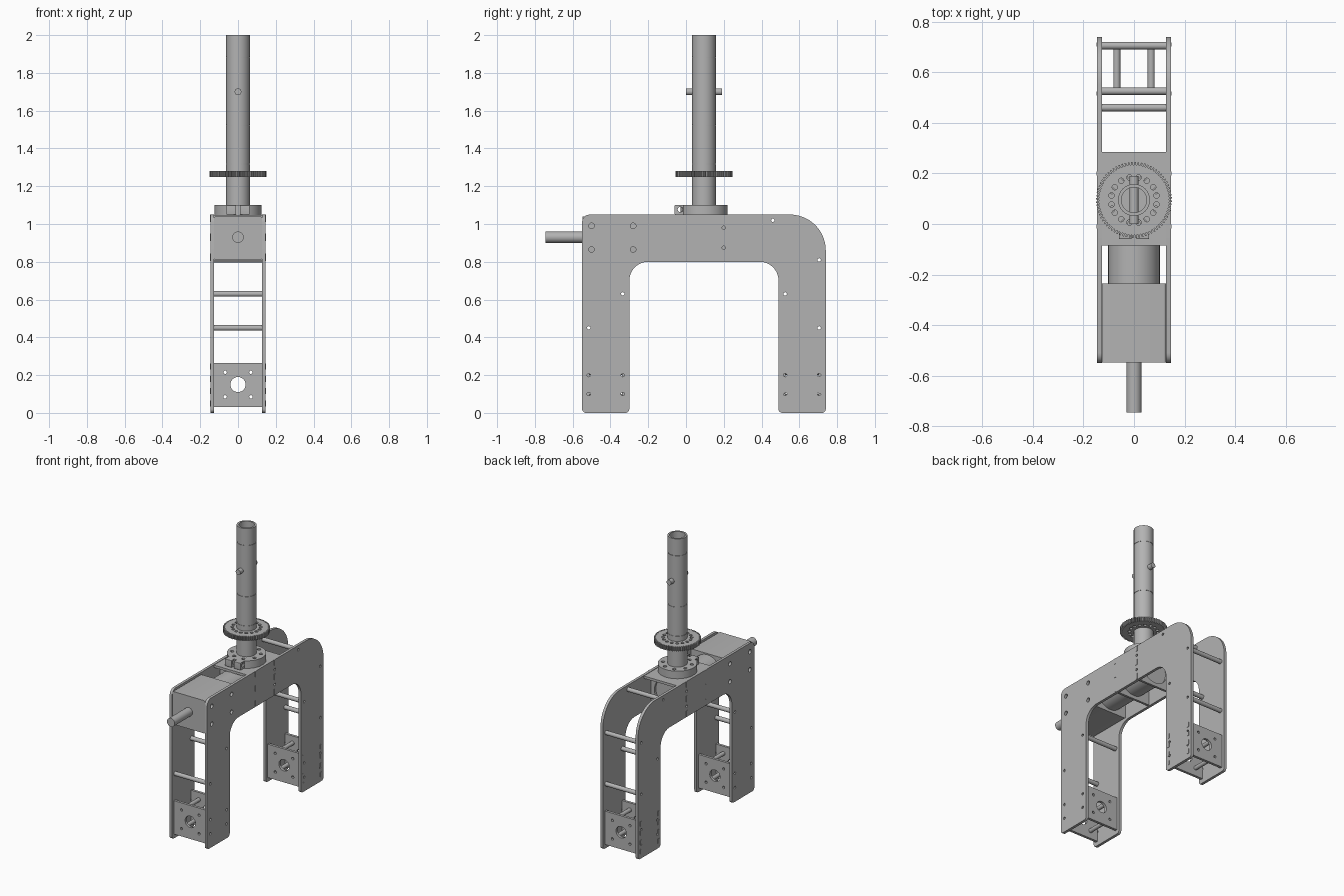
import bpy, bmesh, math
from mathutils import Matrix, Vector

cube = bpy.data.objects.get("Cube")
if cube:
    bpy.data.objects.remove(cube)

steel = bpy.data.materials.new("machined_grey")
steel.use_nodes = True
GREY = (0.45, 0.45, 0.45, 1)
steel.diffuse_color = GREY
steel.node_tree.nodes["Principled BSDF"].inputs["Base Color"].default_value = GREY

# Local profile axes (u, v, depth) for each extrusion direction
AXES = {"X": ((0, 1, 0), (0, 0, 1), (1, 0, 0)),
        "Y": ((1, 0, 0), (0, 0, 1), (0, -1, 0)),
        "Z": ((1, 0, 0), (0, 1, 0), (0, 0, 1))}


def circle(u, v, r, n=32):
    return [(u + r * math.cos(math.tau * i / n), v + r * math.sin(math.tau * i / n))
            for i in range(n)]


def rect(u0, u1, v0, v1):
    return [(u0, v0), (u1, v0), (u1, v1), (u0, v1)]


def rounded(corners):
    """Polygon from (u, v, radius) corners, each right angle rounded off."""
    pts = []
    for i, (u, v, r) in enumerate(corners):
        c = Vector((u, v))
        a = (Vector(corners[i - 1][:2]) - c).normalized() * r
        b = (Vector(corners[(i + 1) % len(corners)][:2]) - c).normalized() * r
        steps = 14 if r > 0.05 else 5
        for s in range(steps + 1):
            t = math.pi / 2 * s / steps
            pts.append(tuple(c + a * (1 - math.sin(t)) + b * (1 - math.cos(t))))
    return pts


def extrude(name, loops, axis, start, end):
    """Extrude an outline with holes along an axis between two positions."""
    curve = bpy.data.curves.new(name, "CURVE")
    curve.dimensions = "2D"
    curve.fill_mode = "BOTH"
    curve.extrude = abs(end - start) / 2
    for loop in loops:
        spline = curve.splines.new("POLY")
        spline.points.add(len(loop) - 1)
        for p, (u, v) in zip(spline.points, loop):
            p.co = (u, v, 0, 1)
        spline.use_cyclic_u = True
    temp = bpy.data.objects.new(name + "_profile", curve)
    bpy.context.collection.objects.link(temp)
    graph = bpy.context.evaluated_depsgraph_get()
    mesh = bpy.data.meshes.new_from_object(temp.evaluated_get(graph))
    bpy.data.objects.remove(temp)
    bpy.data.curves.remove(curve)

    u, v, w = (Vector(a) for a in AXES[axis])
    centre = (start + end) / 2 * Vector([abs(c) for c in w])
    frame = Matrix((u, v, w)).transposed().to_4x4()
    mesh.transform(Matrix.Translation(centre) @ frame)
    bm = bmesh.new()
    bm.from_mesh(mesh)
    bmesh.ops.remove_doubles(bm, verts=bm.verts, dist=0.00005)
    bmesh.ops.recalc_face_normals(bm, faces=bm.faces)
    for f in bm.faces:
        f.smooth = True
    bm.to_mesh(mesh)
    bm.free()
    mesh.set_sharp_from_angle(angle=math.radians(30))
    mesh.name = name
    mesh.materials.clear()
    mesh.materials.append(steel)
    obj = bpy.data.objects.new(name, mesh)
    bpy.context.collection.objects.link(obj)
    return obj


def tube(name, u, v, r, bore, axis, start, end):
    loops = [circle(u, v, r)] + ([circle(u, v, bore)] if bore else [])
    return extrude(name, loops, axis, start, end)


IN, OUT = 0.127, 0.146      # inner and outer faces of the side plates
AXLE = 0.095                # y of the upright column
SHAFT_Z = 0.93

# Arch-shaped side plates with holes
arch = rounded([(-0.55, 0, 0.02), (-0.30, 0, 0.02), (-0.30, 0.80, 0.10),
                (0.49, 0.80, 0.10), (0.49, 0, 0.02), (0.74, 0, 0.02),
                (0.74, 1.05, 0.19), (-0.55, 1.05, 0.04)])
rods = [(0.46, 1.02), (0.705, 0.81), (0.705, 0.45), (0.525, 0.63),
        (-0.335, 0.63), (-0.515, 0.45)]
holes = [circle(y, z, 0.009, 12) for y, z in rods]
holes += [circle(y, z, 0.009, 12) for y in (-0.515, -0.335, 0.525, 0.705) for z in (0.1, 0.2)]
holes += [circle(y, z, 0.015, 16) for y in (-0.5, -0.28) for z in (0.865, 0.99)]
holes += [circle(0.2, z, 0.009, 12) for z in (0.875, 0.98)]
for side, s in (("left", 1), ("right", -1)):
    extrude(side + "_side_plate", [arch] + holes, "X", s * IN, s * OUT)

# Hollow spacer rods joining the side plates
for i, (y, z) in enumerate(rods):
    tube(f"spacer_rod_{i + 1}", y, z, 0.015, 0.009, "X", -IN, IN)

# Bearing plates and standoffs at the foot of each leg
bolts = [(x, z) for x in (-0.068, 0.068) for z in (0.085, 0.215)]
bearing = [rect(-IN, IN, 0.03, 0.265), circle(0, 0.15, 0.04)]
bearing += [circle(x, z, 0.009, 12) for x, z in bolts]
for leg, front, back in (("front", -0.53, -0.32), ("rear", 0.51, 0.72)):
    extrude(leg + "_leg_outer_bearing_plate", bearing, "Y", front, front + 0.018)
    extrude(leg + "_leg_inner_bearing_plate", bearing, "Y", back - 0.018, back)
    for i, (x, z) in enumerate(bolts):
        tube(f"{leg}_leg_standoff_{i + 1}", x, z, 0.014, 0.009, "Y", front + 0.018, back - 0.018)

# Small tabs locking the cross plates into the side plates
tabs = [(y, z, 0.02) for y in (-0.01, 0.2) for z in (0.825, 0.93, 1.03)]
tabs += [(y, z, 0.016) for y in (0.515, 0.71) for z in (0.05, 0.115, 0.18, 0.245)]
for i, (y, z, h) in enumerate(tabs):
    for side, s in (("left", 1), ("right", -1)):
        extrude(f"{side}_tab_{i + 1}", [rect(y - 0.008, y + 0.008, z - h, z + h)],
                "X", s * IN, s * (OUT + 0.002))

# Gearbox, motor and output shaft
extrude("gearbox", [rounded([(-IN, 0.81, 0.01), (IN, 0.81, 0.01),
                             (IN, 1.04, 0.01), (-IN, 1.04, 0.01)])], "Y", -0.547, -0.235)
tube("motor", 0, SHAFT_Z, 0.102, 0, "Y", -0.235, 0.19)
tube("output_shaft", 0, SHAFT_Z, 0.03, 0, "Y", -0.745, -0.547)

# Cross plates and top plate of the beam
for i, y in enumerate((-0.01, 0.2)):
    extrude(f"cross_plate_{i + 1}", [rect(-IN, IN, 0.805, 1.03), circle(0, SHAFT_Z, 0.1)],
            "Y", y - 0.008, y + 0.008)
extrude("beam_top_plate", [rect(-IN, IN, -0.085, 0.285)], "Z", 1.03, 1.047)


def ring_holes(count, radius, r):
    return [circle(radius * math.cos(math.tau * (i + 0.5) / count),
                   AXLE + radius * math.sin(math.tau * (i + 0.5) / count), r, 12)
            for i in range(count)]


# Round flange with a split clamp
extrude("column_flange", [circle(0, AXLE, 0.125, 48), circle(0, AXLE, 0.06)]
        + ring_holes(8, 0.094, 0.012), "Z", 1.047, 1.10)
for side, s in (("left", 1), ("right", -1)):
    extrude(side + "_clamp_ear", [rounded([(-0.06, 1.05, 0.004), (0.0, 1.05, 0.004),
                                           (0.0, 1.10, 0.004), (-0.06, 1.10, 0.004)]),
                                  circle(-0.03, 1.077, 0.014, 16)], "X", s * 0.01, s * 0.06)

# Toothed wheel
teeth = 72
outline = []
for i in range(teeth):
    for frac, r in ((0, 0.138), (0.3, 0.138), (0.45, 0.15), (0.85, 0.15)):
        a = math.tau * (i + frac) / teeth
        outline.append((r * math.cos(a), AXLE + r * math.sin(a)))
extrude("toothed_wheel", [outline, circle(0, AXLE, 0.06)]
        + ring_holes(16, 0.091, 0.011), "Z", 1.25, 1.28)

# Column in sections with narrow seams, and its cross pin
seams = [1.047, 1.32, 1.525, 1.885, 2.0]
for i, (low, high) in enumerate(zip(seams, seams[1:])):
    tube(f"column_section_{i + 1}", 0, AXLE, 0.063, 0.0605, "Z", low, high - (0.004 if high < 2 else 0))
tube("column_liner", 0, AXLE, 0.0605, 0.05, "Z", 1.047, 2.0)
tube("cross_pin", 0, 1.70, 0.018, 0, "Y", 0.0, 0.19)
